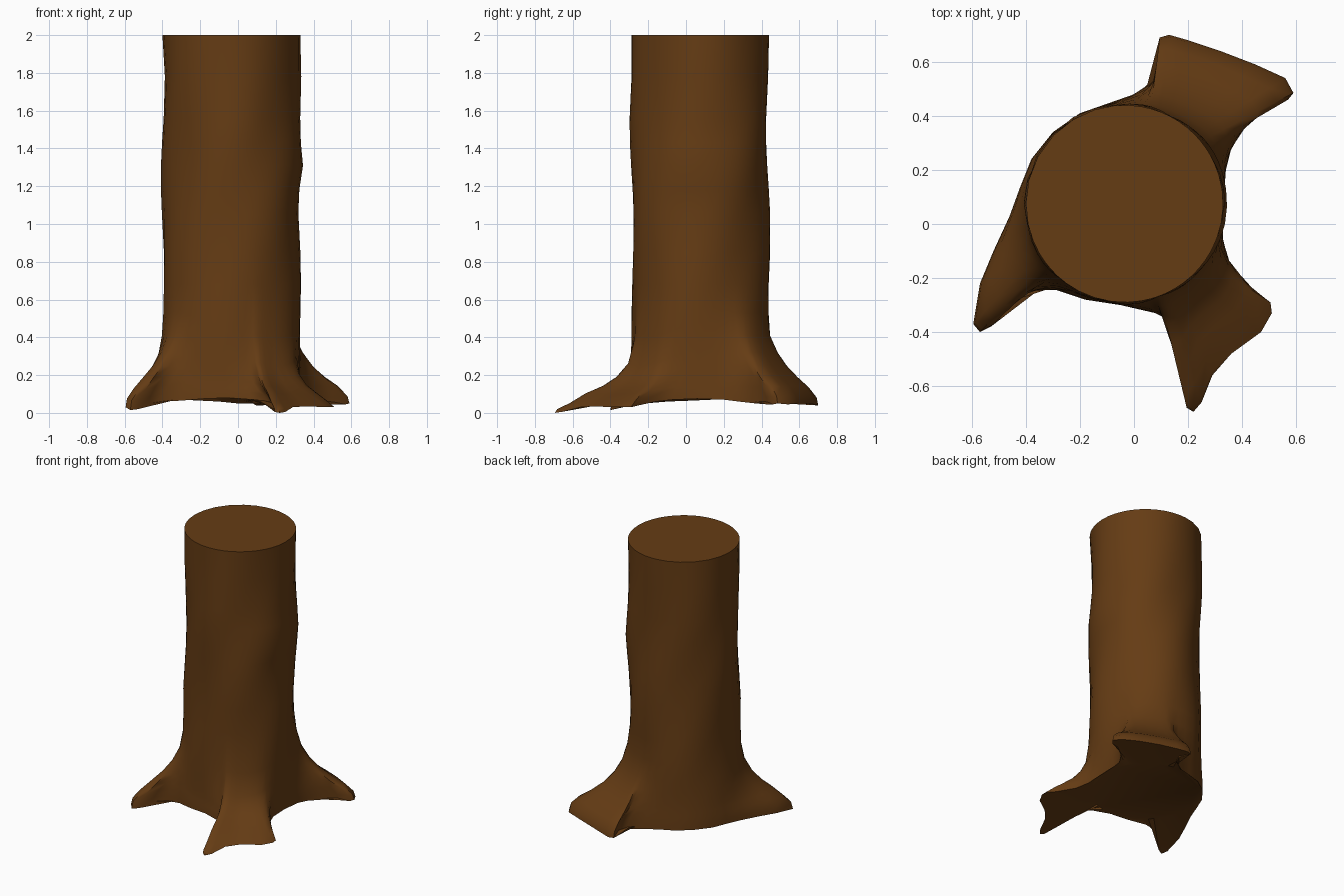
import bpy, bmesh, math
from math import sin, cos, pi

if "Cube" in bpy.data.objects:
    bpy.data.objects.remove(bpy.data.objects["Cube"])

CX, CY, R = -0.035, 0.075, 0.365

# Ground outline of the root flare (x, y, z), counter-clockwise
BASE = [
    # back right forked root
    (.34, .20, .07), (.36, .28, .06), (.42, .37, .05), (.50, .43, .045), (.57, .46, .045),
    (.59, .485, .05), (.56, .54, .045), (.45, .59, .05), (.32, .64, .05), (.20, .68, .045),
    (.13, .70, .04), (.095, .69, .04), (.12, .60, .045), (.09, .54, .05), (0, .48, .05),
    # back left side
    (-.10, .445, .06), (-.20, .41, .065), (-.30, .34, .07), (-.38, .24, .07), (-.42, .14, .07),
    # front left root
    (-.46, .03, .065), (-.52, -.10, .06), (-.57, -.22, .05), (-.595, -.37, .03), (-.57, -.40, .015),
    (-.53, -.38, .02), (-.47, -.29, .05), (-.40, -.25, .06), (-.30, -.24, .065), (-.18, -.28, .075),
    # front right forked root
    (-.05, -.30, .08), (.08, -.33, .07), (.16, -.37, .06), (.195, -.44, .05), (.19, -.60, .02),
    (.195, -.68, .005), (.22, -.695, 0), (.25, -.66, .005), (.29, -.56, .03), (.36, -.48, .035),
    (.47, -.40, .03), (.51, -.33, .03), (.505, -.29, .03), (.45, -.25, .04), (.36, -.16, .06),
    (.33, -.07, .07), (.33, .06, .075),
]
N = len(BASE)

# Angle of each outline point around the trunk, unwrapped and smoothed
ang = []
for x, y, z in BASE:
    a = math.atan2(y - CY, x - CX)
    while ang and a < ang[-1] - pi:
        a += 2 * pi
    ang.append(a)
for _ in range(12):
    ang = [(ang[i - 1] - (2 * pi if i == 0 else 0) + 2 * ang[i]
            + ang[(i + 1) % N] + (2 * pi if i == N - 1 else 0)) / 4 for i in range(N)]


def bark(a, z):
    """Trunk radius with gentle lumps that fade out at the cut top."""
    fade = min(1, (2 - z) * 4) * min(1, z * 2)
    lump = .007 * sin(3 * a + 4 * z) + .006 * sin(5 * a - 7 * z + 1) - .004
    knot = .03 * math.exp(-((z - 1.31) / .13) ** 2) * max(0, cos(a)) ** 6
    return R + fade * (lump + knot)


def trunk_point(a, z):
    r = bark(a, z)
    return CX + r * cos(a), CY + r * sin(a)


# (share of root reach, height for tall roots, height for the low front root)
FLARE = [(.97, .085, .045), (.82, .14, .075), (.62, .19, .10), (.42, .25, .135),
         (.25, .32, .18), (.11, .41, .25), (.03, .53, .40)]

rings = []
# Underside, then ground outline
rings.append([(*trunk_point(a, .08), .08) for a in ang])
rings.append(list(BASE))
for k, (e, tall, low) in enumerate(FLARE):
    ring = []
    for (x, y, z), a in zip(BASE, ang):
        w = max(0, cos(a + .93)) ** 2          # weight of the low front right root
        h = tall + (low - tall) * w
        if k < 2:
            h += (z - .045) * .6               # follow the ground line near the tips
        tx, ty = trunk_point(a, h)
        ring.append((tx + (x - tx) * e, ty + (y - ty) * e, h))
    rings.append(ring)
for z in (.68, .85, 1.06, 1.18, 1.31, 1.43, 1.56, 1.78, 2):
    rings.append([(*trunk_point(a, z), z) for a in ang])

# Skin the rings and cap both ends
bm = bmesh.new()
vr = [[bm.verts.new(p) for p in ring] for ring in rings]
for lo, hi in zip(vr, vr[1:]):
    for i in range(N):
        j = (i + 1) % N
        bm.faces.new((lo[i], lo[j], hi[j], hi[i]))
bm.faces.new(vr[-1])
bm.faces.new(vr[0][::-1])
mesh = bpy.data.meshes.new("tree_trunk")
bm.to_mesh(mesh)
bm.free()

trunk = bpy.data.objects.new("tree_trunk", mesh)
bpy.context.collection.objects.link(trunk)
mat = bpy.data.materials.new("bark_brown")
mat.diffuse_color = (0.13, 0.045, 0.007, 1)
mat.use_nodes = True
mat.node_tree.nodes["Principled BSDF"].inputs["Base Color"].default_value = mat.diffuse_color
mesh.materials.append(mat)

bpy.context.view_layer.objects.active = trunk
trunk.select_set(True)
bpy.ops.object.shade_smooth_by_angle(angle=math.radians(50))
